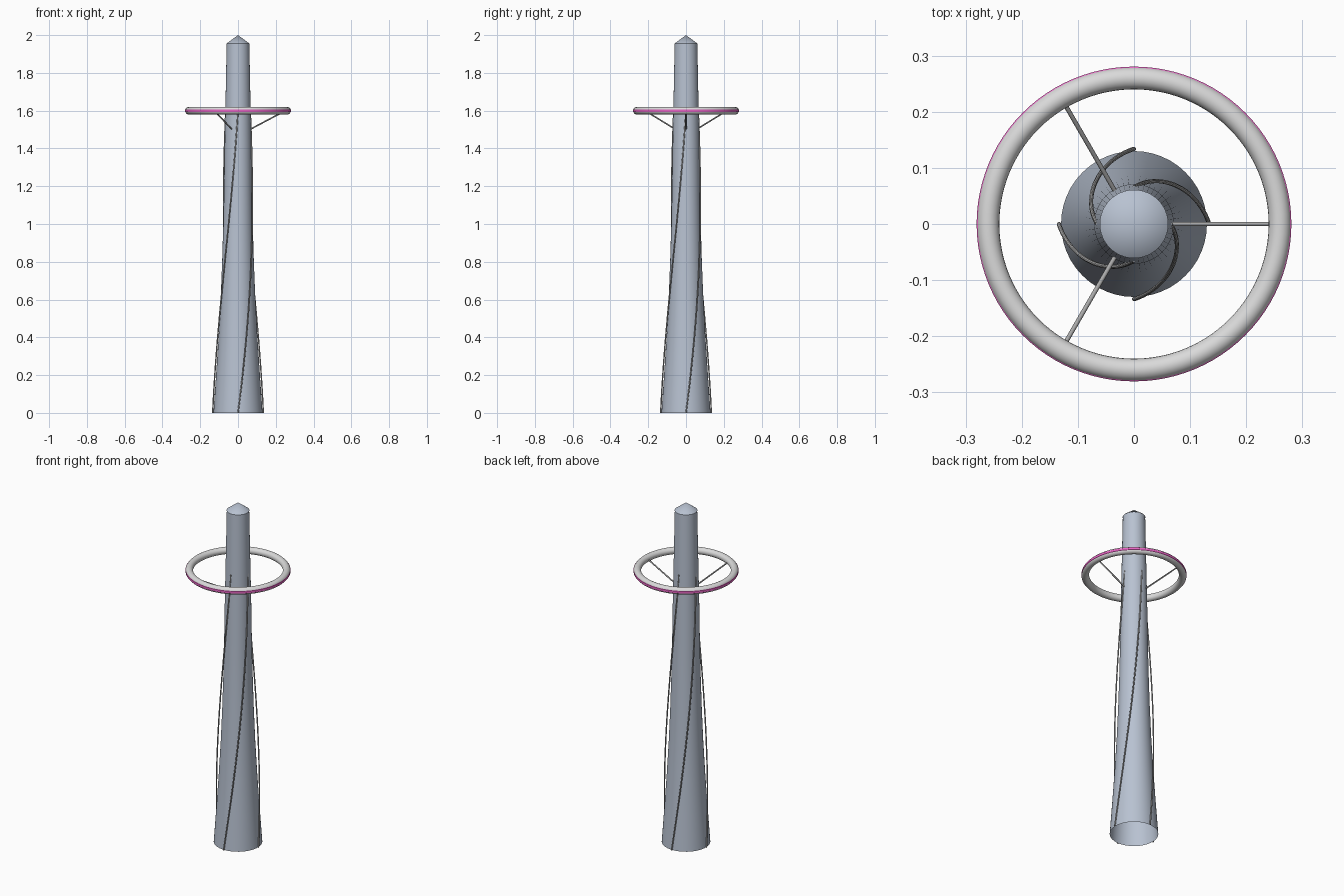
import bpy, bmesh
from math import sin, cos, pi, tau
from mathutils import Vector

cube = bpy.data.objects.get("Cube")
if cube:
    bpy.data.objects.remove(cube)


def material(name, rgb):
    m = bpy.data.materials.new(name)
    m.use_nodes = True
    m.diffuse_color = (*rgb, 1)
    m.node_tree.nodes["Principled BSDF"].inputs["Base Color"].default_value = (*rgb, 1)
    return m


steel = material("pale blue steel", (0.48, 0.54, 0.64))
grey = material("mid grey metal", (0.4, 0.4, 0.4))
white = material("light grey", (0.7, 0.7, 0.7))
pink = material("pink glow", (0.95, 0.15, 0.65))


def finish(mat, angle=pi / 6):
    ob = bpy.context.object
    ob.data.materials.clear()
    ob.data.materials.append(mat)
    bpy.ops.object.shade_smooth_by_angle(angle=angle)


def activate(ob):
    bpy.ops.object.select_all(action="DESELECT")
    ob.select_set(True)
    bpy.context.view_layer.objects.active = ob


def lathe(name, profile, mat, sides=48):
    """Spin a (radius, height) profile about the z axis."""
    bm = bmesh.new()
    pts = [bm.verts.new((r, 0, z)) for r, z in profile]
    edges = [bm.edges.new(pair) for pair in zip(pts, pts[1:])]
    bmesh.ops.spin(bm, geom=pts + edges, cent=(0, 0, 0), axis=(0, 0, 1),
                   angle=tau, steps=sides)
    bmesh.ops.remove_doubles(bm, verts=bm.verts, dist=1e-5)
    bmesh.ops.recalc_face_normals(bm, faces=bm.faces)
    mesh = bpy.data.meshes.new(name)
    bm.to_mesh(mesh)
    bm.free()
    ob = bpy.data.objects.new(name, mesh)
    bpy.context.collection.objects.link(ob)
    activate(ob)
    finish(mat)


def tube(name, points, radius, mat):
    """Round rod along a list of points."""
    cu = bpy.data.curves.new(name, "CURVE")
    cu.dimensions = "3D"
    cu.bevel_depth = radius
    cu.bevel_resolution = 2
    cu.use_fill_caps = True
    sp = cu.splines.new("POLY")
    sp.points.add(len(points) - 1)
    for p, co in zip(sp.points, points):
        p.co = (*co, 1)
    ob = bpy.data.objects.new(name, cu)
    bpy.context.collection.objects.link(ob)
    activate(ob)
    bpy.ops.object.convert(target="MESH")
    finish(mat, pi / 3)


def polar(r, a, z):
    return Vector((r * cos(a), r * sin(a), z))


# Flared tower shaft, open at the base, and its pointed cap
lathe("tower_shaft", [(0.13, 0), (0.116, 0.2), (0.103, 0.4), (0.092, 0.6), (0.084, 0.8),
                      (0.078, 1.0), (0.074, 1.2), (0.071, 1.4), (0.067, 1.6),
                      (0.063, 1.8), (0.06, 1.955)], steel)
lathe("tower_cap", [(0.061, 1.955), (0, 2.0)], steel)

# Four ribs winding a quarter turn up the shaft, sinking into it at the top
for i in range(4):
    path = [polar(0.134 - 0.069 * t, i * pi / 2 + t * pi / 2, 1.6 * t)
            for t in (k / 40 for k in range(41))]
    tube(f"spiral_rib_{i + 1}", path, 0.0038, grey)

# Halo ring with a thin glowing band around its rim
bpy.ops.mesh.primitive_torus_add(major_radius=0.26, minor_radius=0.02, major_segments=96,
                                 minor_segments=20, location=(0, 0, 1.6))
bpy.context.object.name = "halo_ring"
finish(white, pi / 3)
lathe("halo_light_band", [(0.2785, 1.5925), (0.2805, 1.594), (0.2805, 1.606),
                          (0.2785, 1.6075)], pink, sides=96)

# Three struts holding the ring
for i in range(3):
    a = i * tau / 3
    tube(f"ring_strut_{i + 1}", [polar(0.062, a, 1.5), polar(0.245, a, 1.597)], 0.004, grey)
